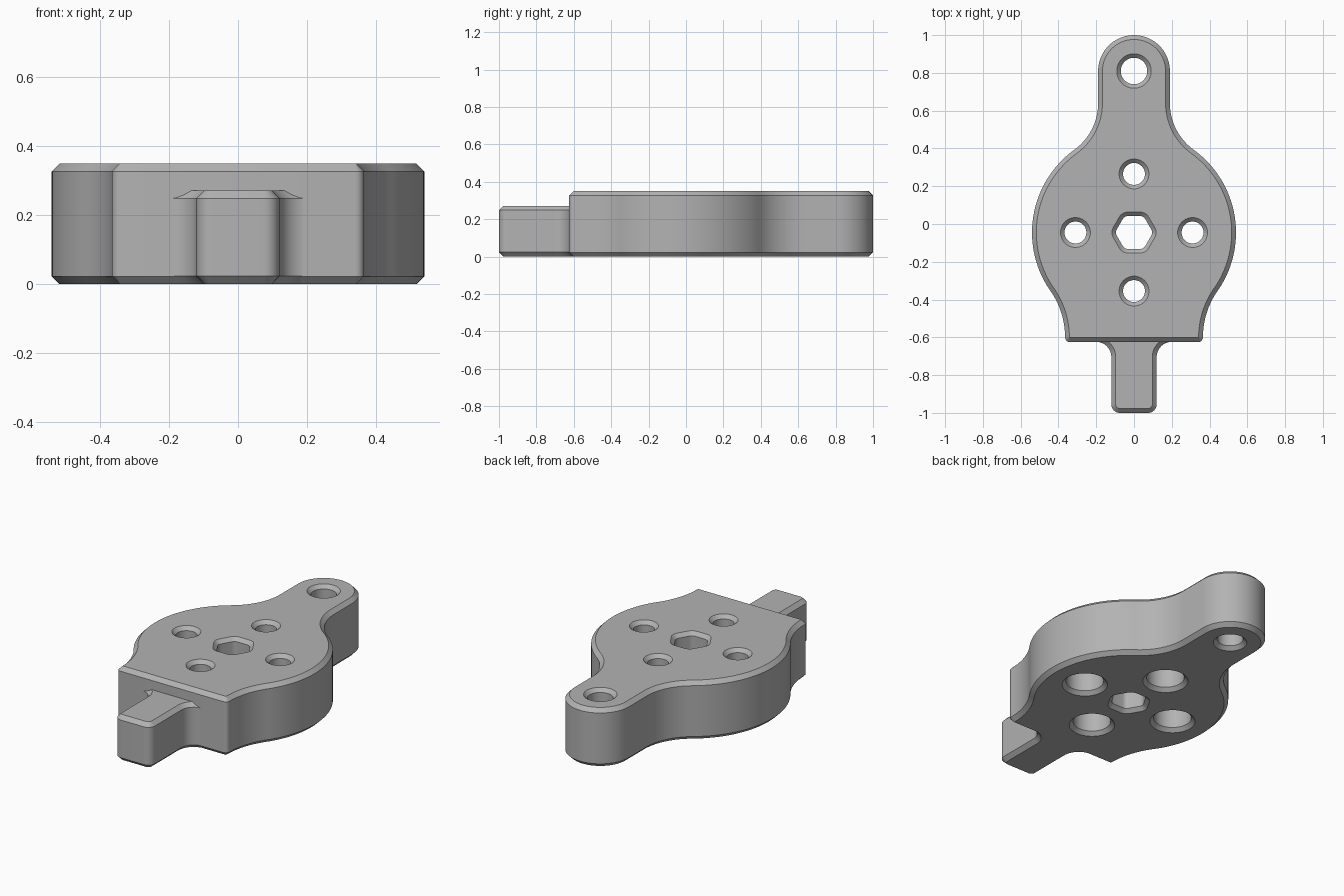
import bpy, bmesh
from math import sin, cos, radians, pi, degrees, atan2
from mathutils import Vector

if "Cube" in bpy.data.objects:
    bpy.data.objects.remove(bpy.data.objects["Cube"])

CHAMFER = 0.023
HEIGHT = 0.35
CENTRE_Y = -0.045

grey = bpy.data.materials.new("plain grey")
grey.use_nodes = True
GREY = (0.45, 0.45, 0.45, 1)
grey.diffuse_color = GREY
grey.node_tree.nodes["Principled BSDF"].inputs["Base Color"].default_value = GREY


def arc(cx, cy, r, start, end, n):
    """Points along an arc, angles in degrees."""
    angles = [radians(start + (end - start) * i / n) for i in range(n + 1)]
    return [Vector((cx + r * cos(a), cy + r * sin(a))) for a in angles]


def mirrored(half):
    """Close a right-hand half outline, listed from front to back."""
    return half + [Vector((-p.x, p.y)) for p in reversed(half) if p.x > 1e-5]


def offset(outline, amount):
    """Move an anticlockwise outline outward with mitred corners."""
    result = []
    for i, p in enumerate(outline):
        a = (p - outline[i - 1]).normalized()
        b = (outline[(i + 1) % len(outline)] - p).normalized()
        na, nb = Vector((a.y, -a.x)), Vector((b.y, -b.x))
        result.append(p + (na + nb) * amount / (1 + na.dot(nb)))
    return result


def loft(name, outline, levels):
    """Stack offset copies of the outline; levels are (height, offset)."""
    bm = bmesh.new()
    rings = [[bm.verts.new((p.x, p.y, z)) for p in offset(outline, o)] for z, o in levels]
    n = len(outline)
    for low, high in zip(rings, rings[1:]):
        for i in range(n):
            j = (i + 1) % n
            bm.faces.new((low[i], low[j], high[j], high[i]))
    bm.faces.new(rings[0][::-1])
    bm.faces.new(rings[-1])
    mesh = bpy.data.meshes.new(name)
    bm.to_mesh(mesh)
    bm.free()
    mesh.materials.append(grey)
    obj = bpy.data.objects.new(name, mesh)
    bpy.context.collection.objects.link(obj)
    return obj


def chamfered(name, outline, z0, z1, c):
    return loft(name, outline, [(z0, -c), (z0 + c, 0), (z1 - c, 0), (z1, -c)])


def hole_levels(c, counterbore=0, depth=0):
    """Through hole flared at both ends, optionally wider at the bottom."""
    e = 0.01
    low = [(-e, counterbore + c + e), (c, counterbore)]
    if counterbore:
        low += [(depth, counterbore), (depth, 0)]
    return low + [(HEIGHT - c, 0), (HEIGHT + e, c + e)]


def circle(x, y, r):
    return arc(x, y, r, 0, 360, 48)[:-1]


# Plate outline: straight front, round middle, narrow rounded back lug
middle, lug_y, front = 0.54, 0.81, -0.625
neck = Vector((0.495, 0.64))
waist = Vector((0.795, -0.60))
neck_angle = degrees(atan2(neck.y - CENTRE_Y, neck.x))
waist_angle = degrees(atan2(waist.y - CENTRE_Y, waist.x))
half = arc(0.34, front + 0.025, 0.025, -90, 0, 5)[:-1]
half += arc(waist.x, waist.y, 0.43, 180, 180 + waist_angle, 14)
half += arc(0, CENTRE_Y, middle, waist_angle, neck_angle, 40)[1:]
half += arc(neck.x, neck.y, 0.305, 180 + neck_angle, 180, 16)[1:]
half += arc(0, lug_y, 0.19, 0, 90, 18)
plate = chamfered("plate", mirrored(half), 0, HEIGHT, CHAMFER)

# Cutters: lug hole, four counterbored holes, rounded hexagonal centre hole
cutters = [loft("lug_hole_cutter", circle(0, lug_y, 0.07), hole_levels(0.021))]
for k in range(4):
    a = k * pi / 2
    cutters.append(loft("screw_hole_cutter",
                        circle(0.31 * cos(a), CENTRE_Y + 0.31 * sin(a), 0.058),
                        hole_levels(0.021, 0.044, 0.2)))
hexagon = []
for k in range(6):
    a = radians(60 * k)
    hexagon += arc(0.064 * cos(a), CENTRE_Y + 0.064 * sin(a), 0.032,
                   60 * k - 30, 60 * k + 30, 4)
cutters.append(loft("hex_hole_cutter", hexagon, hole_levels(0.021)))

bpy.context.view_layer.objects.active = plate
for cutter in cutters:
    cutter.hide_render = True
    cut = plate.modifiers.new("hole", "BOOLEAN")
    cut.operation, cut.solver, cut.object = "DIFFERENCE", "EXACT", cutter
    bpy.ops.object.modifier_apply(modifier=cut.name)
    bpy.data.objects.remove(cutter)

# Front tab, lower than the plate and flared into its front face
root = front + 0.001
half = arc(0.075, -0.955, 0.045, -90, 0, 8)
half += arc(0.2, root - 0.08, 0.08, 180, 90, 12)
half += [Vector((0.3, root)), Vector((0.3, root + 0.1))]
tab = chamfered("front_tab", mirrored(half), 0.0005, 0.272, CHAMFER)

# Smooth curves, sharp chamfers
for obj in (plate, tab):
    bpy.ops.object.select_all(action="DESELECT")
    obj.select_set(True)
    bpy.context.view_layer.objects.active = obj
    bpy.ops.object.shade_smooth_by_angle(angle=radians(30))
